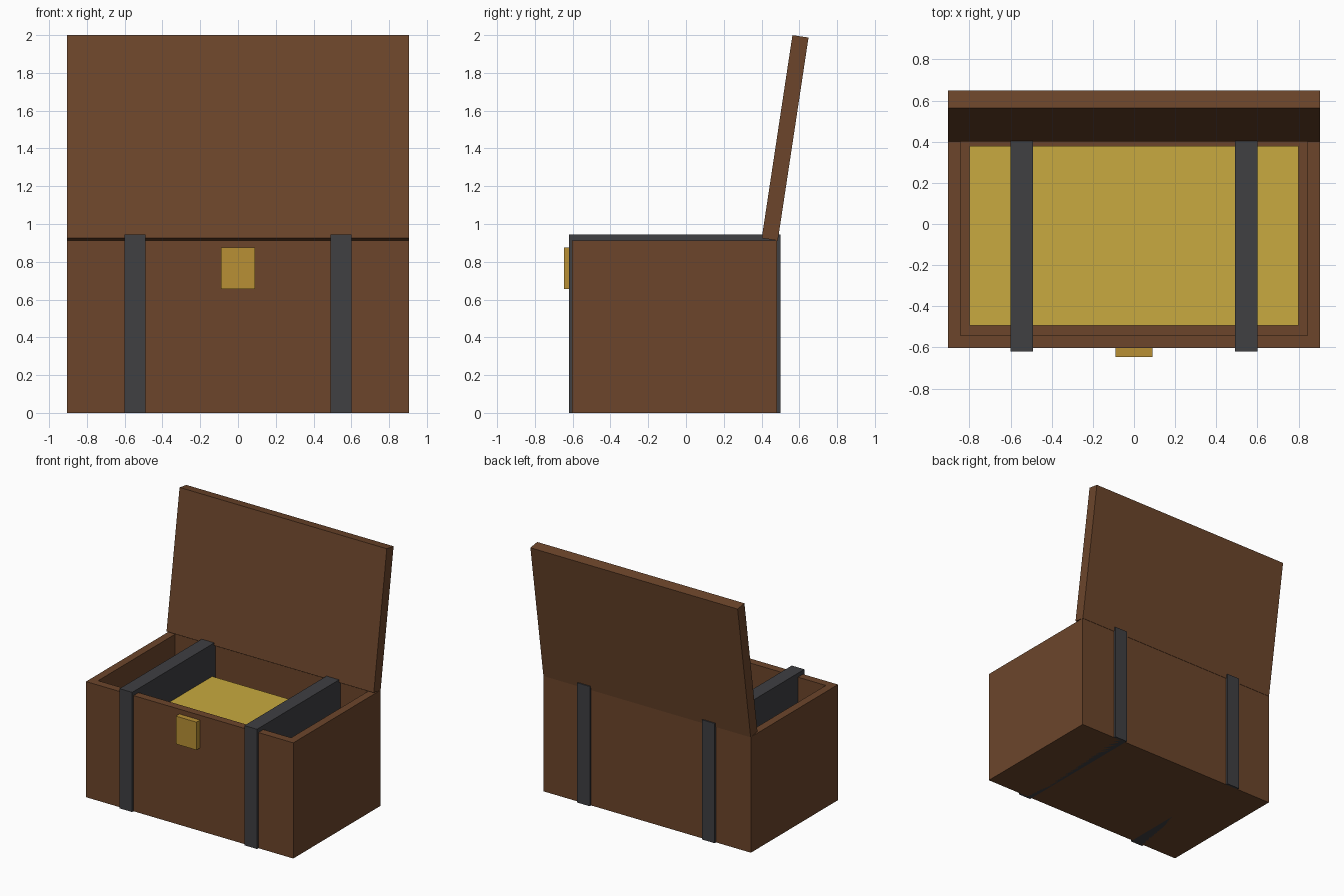
import bpy, bmesh, math
from mathutils import Matrix, Vector

if "Cube" in bpy.data.objects:
    bpy.data.objects.remove(bpy.data.objects["Cube"])


def material(name, rgb):
    m = bpy.data.materials.new(name)
    m.diffuse_color = (*rgb, 1)
    m.use_nodes = True
    m.node_tree.nodes["Principled BSDF"].inputs["Base Color"].default_value = m.diffuse_color
    return m


WOOD = material("wood", (0.15, 0.06, 0.024))
IRON = material("iron", (0.05, 0.05, 0.055))
BRASS = material("brass", (0.48, 0.28, 0.035))
GOLD = material("gold", (0.58, 0.40, 0.05))


def box(name, lo, hi, mat, wall=0):
    """Box between two corners; wall > 0 hollows it out from the top."""
    lo, hi = Vector(lo), Vector(hi)
    bm = bmesh.new()
    bmesh.ops.create_cube(bm, size=1, matrix=Matrix.Translation((lo + hi) / 2)
                          @ Matrix.Diagonal((*(hi - lo), 1)))
    if wall:
        top = max(bm.faces, key=lambda f: f.calc_center_median().z)
        bmesh.ops.inset_region(bm, faces=[top], thickness=wall)
        hole = bmesh.ops.extrude_discrete_faces(bm, faces=[top])["faces"][0]
        bmesh.ops.translate(bm, verts=hole.verts, vec=(0, 0, wall - hi.z))
    bmesh.ops.recalc_face_normals(bm, faces=bm.faces)
    me = bpy.data.meshes.new(name)
    bm.to_mesh(me)
    bm.free()
    me.materials.append(mat)
    ob = bpy.data.objects.new(name, me)
    bpy.context.collection.objects.link(ob)
    return ob


# Hollow chest body
box("chest_body", (-0.905, -0.603, 0), (0.905, 0.483, 0.913), WOOD, wall=0.088)

# Open lid, leaning back about its lower front edge
lid = box("lid", (-0.905, 0, 0), (0.905, 0.086, 1.087), WOOD)
lid.location = (0, 0.401, 0.925)
lid.rotation_euler.x = -math.radians(8.6)

# Treasure filling the interior
box("treasure_fill", (-0.8, -0.493, 0.088), (0.8, 0.378, 0.69), GOLD)

# Iron bands
for side, x in (("left", -0.545), ("right", 0.545)):
    box(f"{side}_band", (x - 0.055, -0.62, 0), (x + 0.055, 0.5, 0.945), IRON)

# Front latch
box("latch", (-0.09, -0.647, 0.655), (0.09, -0.6, 0.875), BRASS)
